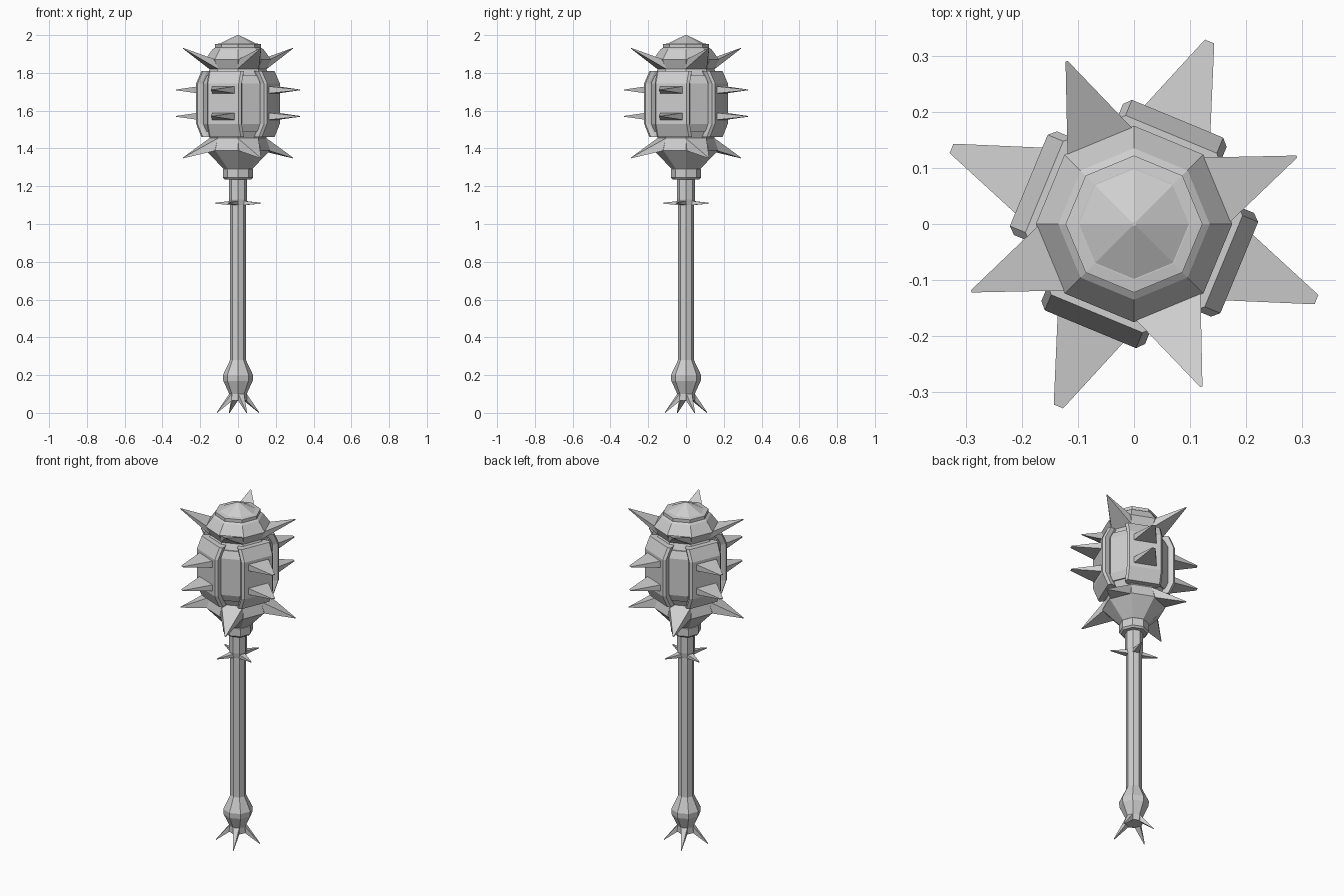
import bpy, bmesh
from math import cos, sin, radians
from mathutils import Vector, Matrix

cube = bpy.data.objects.get("Cube")
if cube:
    bpy.data.objects.remove(cube, do_unlink=True)

GREY = 0.62
steel = bpy.data.materials.new("grey_steel")
steel.use_nodes = True
steel.diffuse_color = (GREY, GREY, GREY, 1)
steel.node_tree.nodes["Principled BSDF"].inputs["Base Color"].default_value = (GREY, GREY, GREY, 1)

SPIKED = -22.5   # first of the four sides that carry plates and blades
PLAIN = 22.5     # first of the four sides that carry corner spikes


def loft(name, rings, angle=0):
    """Join matching rings of points with faces and close both ends."""
    bm = bmesh.new()
    loops = [[bm.verts.new(p) for p in ring] for ring in rings]
    n = len(loops[0])
    for a, b in zip(loops, loops[1:]):
        for i in range(n):
            j = (i + 1) % n
            bm.faces.new((a[i], a[j], b[j], b[i]))
    bm.faces.new(loops[0])
    bm.faces.new(loops[-1])
    bmesh.ops.recalc_face_normals(bm, faces=bm.faces)
    bmesh.ops.rotate(bm, verts=bm.verts, cent=(0, 0, 0), matrix=Matrix.Rotation(radians(angle), 3, 'Z'))
    mesh = bpy.data.meshes.new(name)
    bm.to_mesh(mesh)
    bm.free()
    mesh.materials.append(steel)
    obj = bpy.data.objects.new(name, mesh)
    bpy.context.collection.objects.link(obj)
    return obj


def turned(name, profile):
    """Eight-sided turned part from (radius, height) pairs."""
    return loft(name, [[(r * cos(radians(a)), r * sin(radians(a)), z) for a in range(0, 360, 45)]
                       for r, z in profile])


def spike(name, angle, low, high, half_width, tip, blunt=0.002):
    """Four-sided spike pointing outwards; low, high and tip are (distance, height)."""
    base = [(low[0], -half_width, low[1]), (low[0], half_width, low[1]),
            (high[0], half_width, high[1]), (high[0], -half_width, high[1])]
    t = Vector((tip[0], 0, tip[1]))
    end = [t + Vector((0, s * blunt, h * 0.002)) for s, h in ((-1, -1), (1, -1), (1, 1), (-1, 1))]
    return loft(name, [base, end], angle)


# Handle with flared pommel
turned("handle", [(0.042, 0.26), (0.042, 1.10), (0.048, 1.13), (0.048, 1.25)])
turned("pommel", [(0.048, 0.065), (0.046, 0.10), (0.078, 0.17), (0.08, 0.20), (0.042, 0.28)])
turned("collar", [(0.07, 1.235), (0.08, 1.245), (0.08, 1.29), (0.07, 1.30)])

# Head with a waist above and below the middle band
turned("head", [(0.07, 1.285), (0.17, 1.39), (0.15, 1.455), (0.185, 1.53), (0.185, 1.745),
                (0.15, 1.82), (0.175, 1.87), (0.135, 1.925), (0.12, 1.935)])
turned("cap_rim", [(0.122, 1.93), (0.122, 1.952), (0.10, 1.955)])
turned("cap_point", [(0.10, 1.954), (0.004, 2.0)])

# Bevelled plate outline as (distance, sideways) and its bend as (height, push)
half = [(0.13, 0.055), (0.17, 0.092), (0.19, 0.10), (0.203, 0.088)]
outline = half + [(d, -s) for d, s in reversed(half)]
bend = [(1.46, -0.03), (1.53, 0), (1.745, 0), (1.81, -0.03)]

for k in range(4):
    a, b = SPIKED + 90 * k, PLAIN + 90 * k
    # Plates and broad blades
    loft(f"side_plate_{k}", [[(d + push, s, z) for d, s in outline] for z, push in bend], a)
    for level, z in (("lower", 1.57), ("upper", 1.71)):
        spike(f"{level}_blade_{k}", a, (0.19, z - 0.02), (0.19, z + 0.02), 0.068, (0.352, z), 0.009)
    # Thin panels between the plates
    loft(f"inset_panel_{k}", [[(0.14 + p, -0.05, z), (0.14 + p, 0.05, z), (0.178 + p, 0.05, z),
                               (0.178 + p, -0.05, z)]
                              for z, p in ((1.49, -0.017), (1.53, 0), (1.745, 0), (1.785, -0.017))], b)
    # Corner spikes above and below the middle band
    spike(f"top_spike_{k}", b, (0.138, 1.82), (0.16, 1.872), 0.062, (0.314, 1.93))
    spike(f"bottom_spike_{k}", b, (0.155, 1.388), (0.138, 1.455), 0.06, (0.314, 1.35))
    # Small thorns on the handle and pommel
    spike(f"handle_thorn_{k}", a, (0.036, 1.10), (0.036, 1.122), 0.018, (0.132, 1.11))
    spike(f"pommel_thorn_{k}", b, (0.036, 0.068), (0.04, 0.105), 0.017, (0.12, 0.002))
